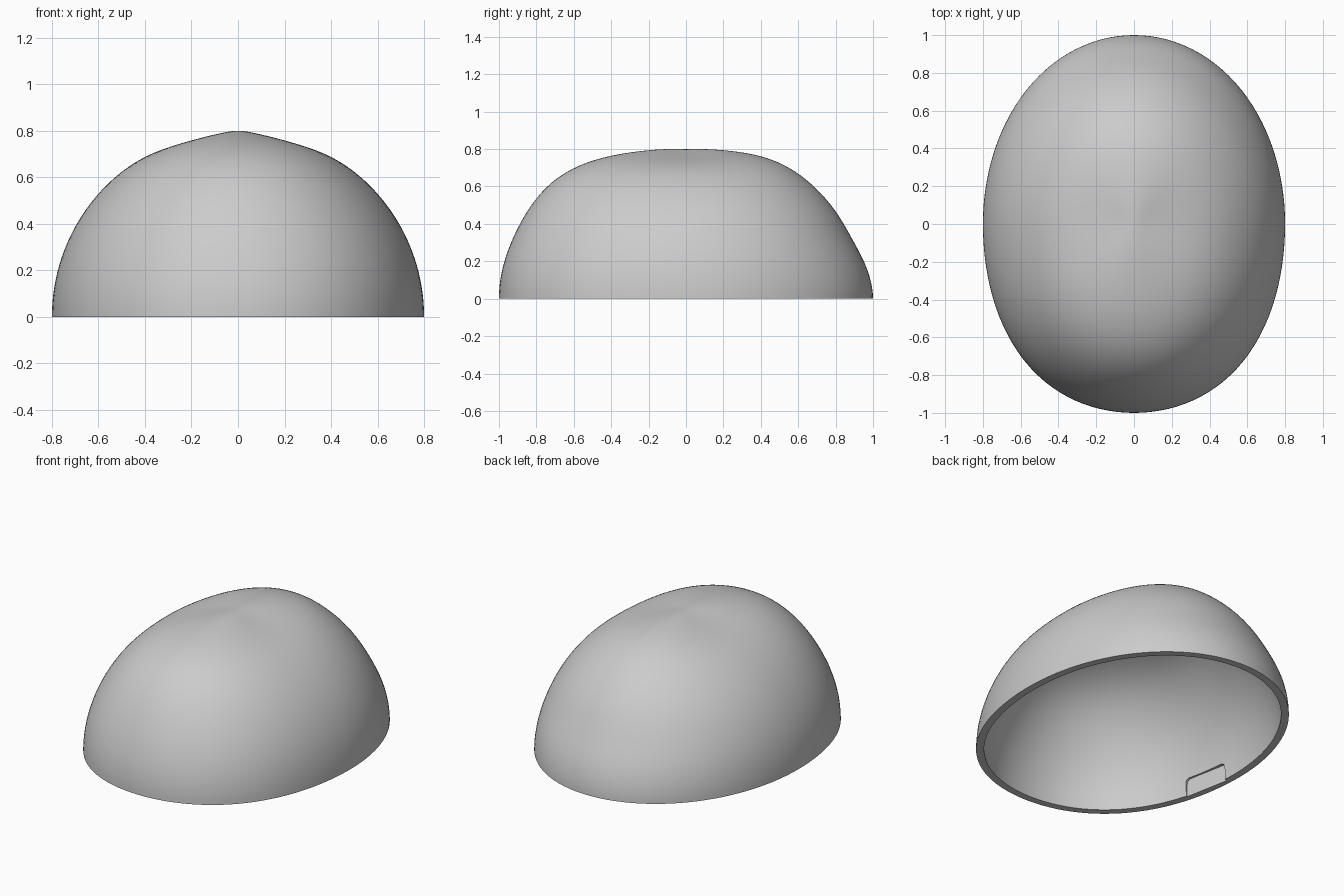
import bpy, bmesh
from math import sin, cos, pi, exp, radians, degrees
from mathutils import Vector

cube = bpy.data.objects.get("Cube")
if cube:
    bpy.data.objects.remove(cube, do_unlink=True)

HALF = Vector((0.8, 1.0, 0.8))   # half width, half length, height
WALL = 0.045
SIDES, RINGS = 112, 44

grey = bpy.data.materials.new("mid grey")
grey.use_nodes = True
grey.diffuse_color = (0.6, 0.6, 0.6, 1)
grey.node_tree.nodes["Principled BSDF"].inputs["Base Color"].default_value = grey.diffuse_color


def bump(t, centre, width):
    return exp(-((t - centre) / width) ** 2)


def swell(phi, t):
    """Radius factor over a plain ellipsoid: full brow, straighter nape, slight crown ridge."""
    d = degrees(t)
    front = 0.06 * bump(d, 52, 21)
    back = 0.036 * bump(d, 62, 16) - 0.026 * bump(d, 24, 14)
    side = -0.022 * bump(d, 76, 14)
    end = front if sin(phi) < 0 else back
    f = side * cos(phi) ** 2 + end * sin(phi) ** 2
    f *= (1 - bump(d, 90, 4)) * (1 - bump(d, 0, 4))
    corner = 0.025 if sin(phi) < 0 else 0.005
    return 1 + f + corner * (sin(2 * phi) * cos(t)) ** 2


def dome(bm, half):
    """Rings from the rim to the crown; returns the rim ring."""
    rings = []
    for i in range(RINGS):
        t = i / RINGS * pi / 2
        ring = []
        for j in range(SIDES):
            phi = 2 * pi * j / SIDES
            f = swell(phi, t)
            ring.append(bm.verts.new((half.x * f * cos(t) * cos(phi),
                                      half.y * f * cos(t) * sin(phi),
                                      half.z * f * sin(t))))
        rings.append(ring)
    for a, b in zip(rings, rings[1:]):
        bridge(bm, a, b)
    crown = bm.verts.new((0, 0, half.z))
    top = rings[-1]
    for j in range(SIDES):
        bm.faces.new((top[j], top[(j + 1) % SIDES], crown))
    return rings[0]


def bridge(bm, a, b):
    n = len(a)
    for j in range(n):
        k = (j + 1) % n
        bm.faces.new((a[j], a[k], b[k], b[j]))


def finish(bm, name):
    bmesh.ops.recalc_face_normals(bm, faces=bm.faces)
    mesh = bpy.data.meshes.new(name)
    bm.to_mesh(mesh)
    bm.free()
    obj = bpy.data.objects.new(name, mesh)
    bpy.context.collection.objects.link(obj)
    mesh.materials.append(grey)
    return obj


# Hollow shell with a flat rim
bm = bmesh.new()
outer = dome(bm, HALF)
inner = dome(bm, HALF - Vector((WALL, WALL, WALL)))
bridge(bm, outer, inner)
shell = finish(bm, "dome_shell")

# Shallow round-cornered recess inside the right wall
start, stop = Vector((-0.696, -0.37, 0)), Vector((-0.752, -0.08, 0))
along = (stop - start).normalized()
outward = Vector((-along.y, along.x, 0))
length, height, r = (stop - start).length, 0.11, 0.03
outline = [(0, -0.05), (length, -0.05)]
for cx, first in ((length - r, 0), (r, 90)):
    for k in range(7):
        a = radians(first + 15 * k)
        outline.append((cx + r * cos(a), height - r + r * sin(a)))
bm = bmesh.new()
loops = [[bm.verts.new(start + along * u + outward * depth + Vector((0, 0, z)))
          for u, z in outline] for depth in (-0.08, 0.018)]
bridge(bm, *loops)
for loop in loops:
    bm.faces.new(loop)
cutter = finish(bm, "recess_cutter")
cutter.hide_render = True

cut = shell.modifiers.new("recess", 'BOOLEAN')
cut.operation = 'DIFFERENCE'
cut.solver = 'EXACT'
cut.object = cutter
bpy.ops.object.select_all(action='DESELECT')
shell.select_set(True)
bpy.context.view_layer.objects.active = shell
bpy.ops.object.modifier_apply(modifier=cut.name)
bpy.data.objects.remove(cutter, do_unlink=True)
bpy.ops.object.shade_smooth_by_angle(angle=radians(35))
